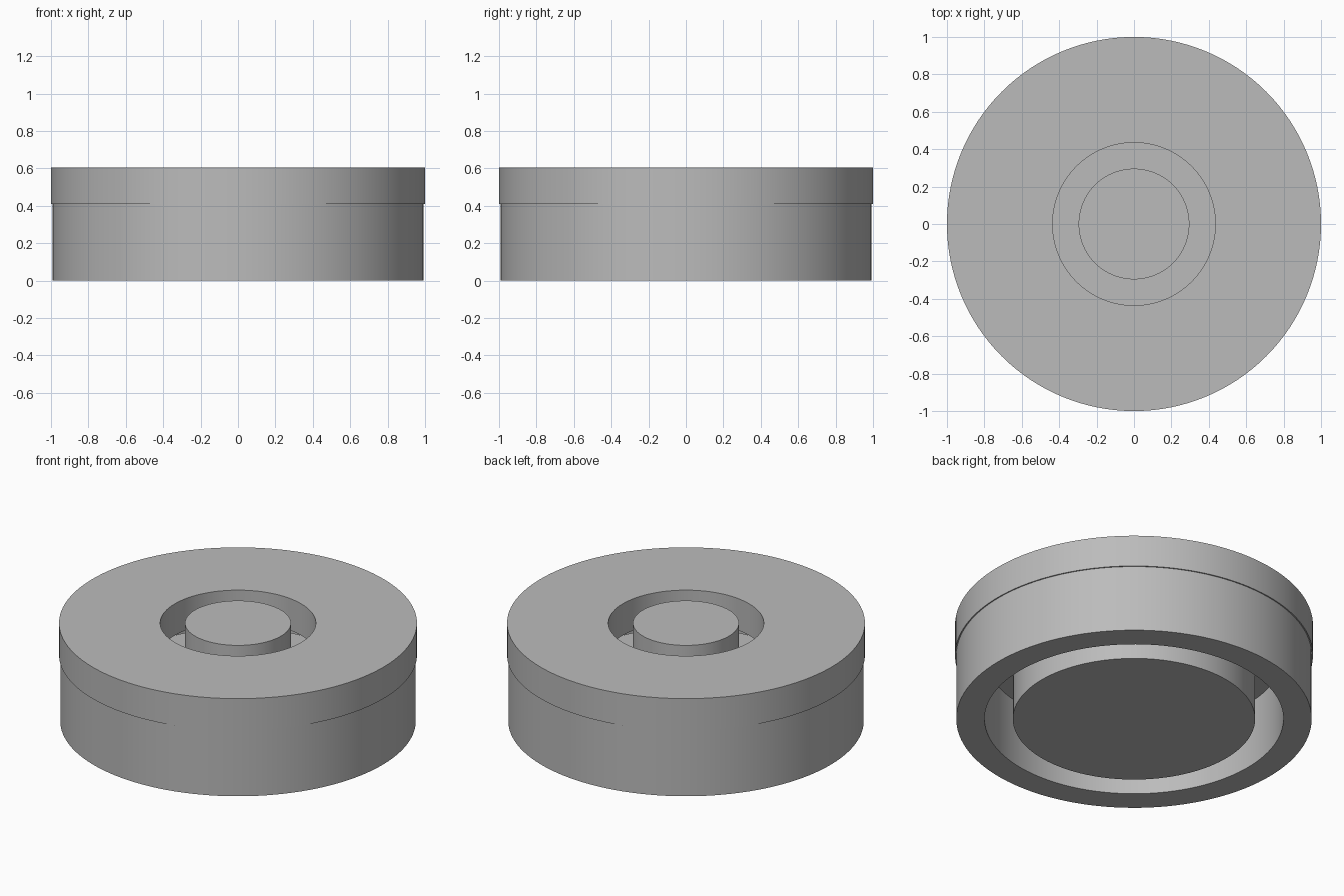
import bpy, bmesh, math

cube = bpy.data.objects.get("Cube")
if cube:
    bpy.data.objects.remove(cube, do_unlink=True)

SEGMENTS = 128
HEIGHT, SEAM, FLANGE_TOP = 0.605, 0.41, 0.26

grey = bpy.data.materials.new("neutral grey")
grey.use_nodes = True
colour = (0.5, 0.5, 0.5, 1)
grey.diffuse_color = colour
grey.node_tree.nodes["Principled BSDF"].inputs["Base Color"].default_value = colour


def lathe(name, profile, closed):
    """Spin a radius/height profile about z; open profiles are capped at both ends."""
    bm = bmesh.new()
    rings = []
    for r, z in profile:
        rings.append([bm.verts.new((r * math.cos(a), r * math.sin(a), z))
                      for a in (2 * math.pi * i / SEGMENTS for i in range(SEGMENTS))])
    pairs = list(zip(rings, rings[1:]))
    if closed:
        pairs.append((rings[-1], rings[0]))
    else:
        bm.faces.new(rings[0])
        bm.faces.new(rings[-1])
    for low, high in pairs:
        for i in range(SEGMENTS):
            j = (i + 1) % SEGMENTS
            bm.faces.new((low[i], low[j], high[j], high[i]))
    bmesh.ops.recalc_face_normals(bm, faces=bm.faces)
    mesh = bpy.data.meshes.new(name)
    bm.to_mesh(mesh)
    bm.free()
    mesh.materials.append(grey)
    obj = bpy.data.objects.new(name, mesh)
    bpy.context.collection.objects.link(obj)
    bpy.ops.object.select_all(action="DESELECT")
    obj.select_set(True)
    bpy.context.view_layer.objects.active = obj
    bpy.ops.object.shade_smooth_by_angle(angle=math.radians(30))


# Outer housing: thin skirt below, slightly overhanging top plate with a centre hole
lathe("housing", [(0.835, 0), (0.993, 0), (0.993, SEAM), (1, SEAM), (1, HEIGHT),
                  (0.435, HEIGHT), (0.435, SEAM), (0.835, SEAM)], closed=True)

# Inner core: wide flange at the base with a narrow post rising flush with the top
lathe("core", [(0.677, 0), (0.677, FLANGE_TOP), (0.296, FLANGE_TOP), (0.296, HEIGHT)],
      closed=False)
